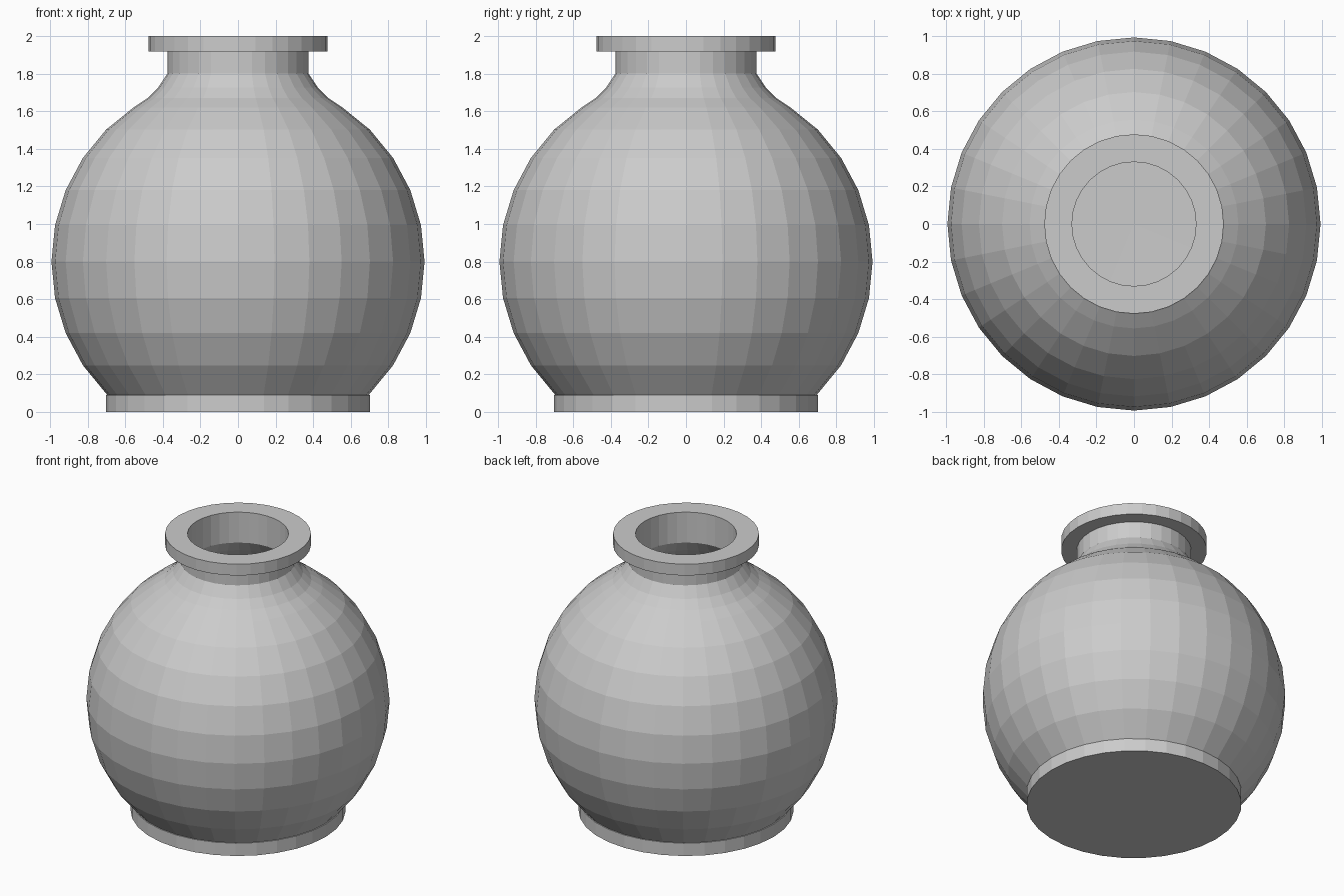
import bpy, bmesh, math

if "Cube" in bpy.data.objects:
    bpy.data.objects.remove(bpy.data.objects["Cube"])

SEG = 32
clay = bpy.data.materials.new("grey clay")
clay.diffuse_color = (0.6, 0.6, 0.6, 1)
clay.use_nodes = True
clay.node_tree.nodes["Principled BSDF"].inputs["Base Color"].default_value = clay.diffuse_color


def lathe(name, profile, closed):
    """Spin (radius, z) points about z; radius 0 becomes a pole, closed joins last to first."""
    bm = bmesh.new()
    rings = []
    for r, z in profile:
        if r == 0:
            rings.append([bm.verts.new((0, 0, z))] * SEG)
        else:
            rings.append([bm.verts.new((r * math.cos(2 * math.pi * i / SEG),
                                        r * math.sin(2 * math.pi * i / SEG), z))
                          for i in range(SEG)])
    pairs = list(zip(rings, rings[1:]))
    if closed:
        pairs.append((rings[-1], rings[0]))
    for a, b in pairs:
        for i in range(SEG):
            j = (i + 1) % SEG
            quad = list(dict.fromkeys((a[i], a[j], b[j], b[i])))
            bm.faces.new(quad)
    bmesh.ops.recalc_face_normals(bm, faces=bm.faces)
    me = bpy.data.meshes.new(name)
    bm.to_mesh(me)
    bm.free()
    me.materials.append(clay)
    ob = bpy.data.objects.new(name, me)
    bpy.context.collection.objects.link(ob)
    return ob


def arc(radius, first, last):
    """Points on the round belly, one ring every 11.25 degrees of latitude."""
    return [(radius * math.cos(math.radians(11.25 * k)),
             0.8 + radius * math.sin(math.radians(11.25 * k)))
            for k in range(first, last + 1)]


# Hollow belly with flared shoulder and neck: outer wall up, inner wall down
outer = [(0, 0.05), (0.66, 0.05)] + arc(0.992, -4, 4) + [
    (0.555, 1.62), (0.48, 1.67), (0.425, 1.725), (0.375, 1.80), (0.375, 1.96)]
inner = [(0.33, 1.96), (0.33, 1.78), (0.385, 1.70), (0.445, 1.635),
         (0.525, 1.58)] + arc(0.945, -4, 4)[::-1] + [(0, 0.13)]
lathe("body", outer + inner, False)

# Flat collar around the mouth
lathe("rim", [(0.33, 1.918), (0.477, 1.918), (0.477, 2.0), (0.33, 2.0)], True)

# Solid base disc
lathe("foot", [(0, 0), (0.703, 0), (0.703, 0.092), (0, 0.092)], False)
